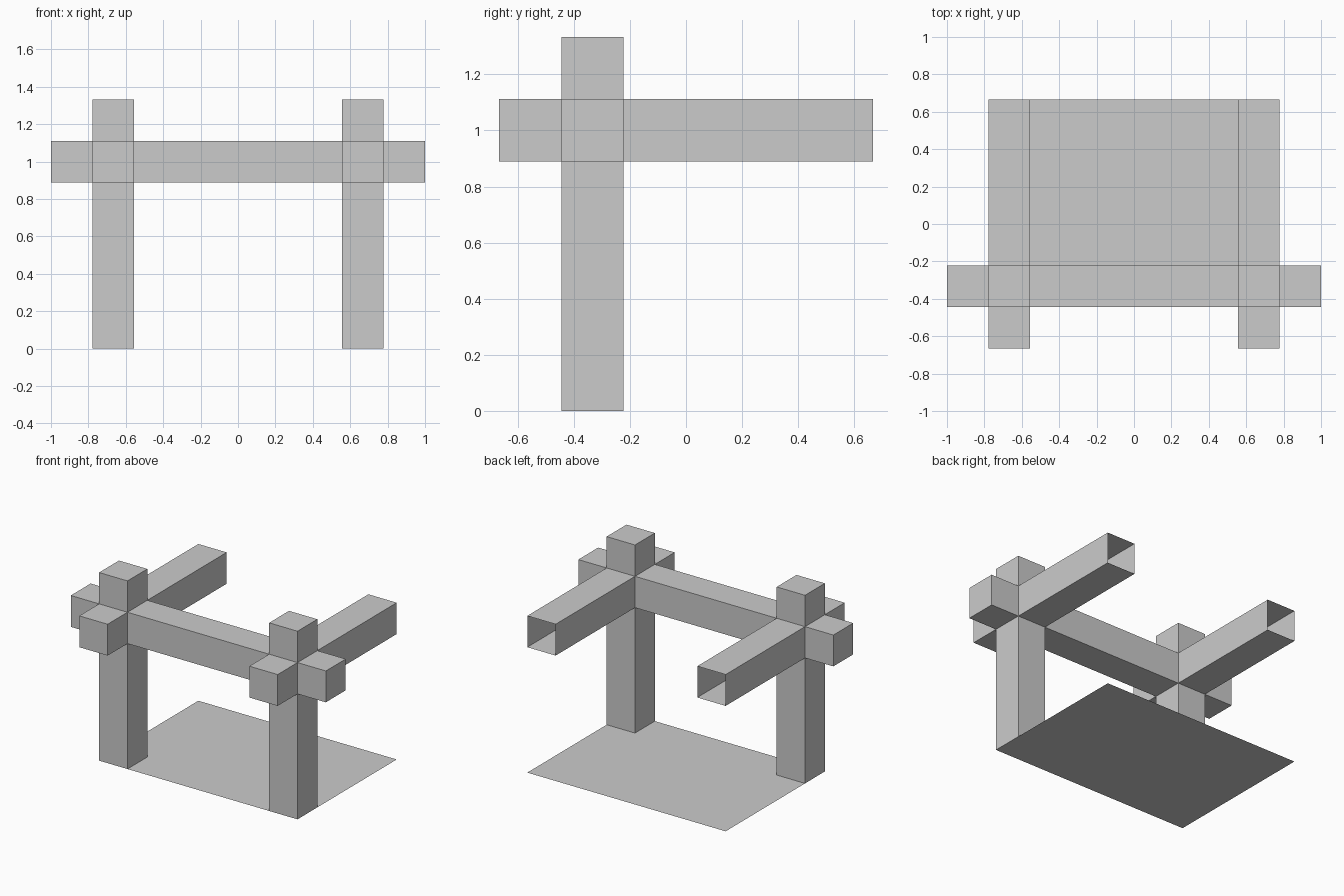
import bpy, bmesh
from mathutils import Vector, Matrix

if "Cube" in bpy.data.objects:
    bpy.data.objects.remove(bpy.data.objects["Cube"])

U = 2 / 9  # beam thickness


def make_object(name, bm):
    mesh = bpy.data.meshes.new(name)
    bm.to_mesh(mesh)
    bm.free()
    obj = bpy.data.objects.new(name, mesh)
    bpy.context.collection.objects.link(obj)
    return obj


# Frame: one six-way joint, its faces pulled out into post, beam and arm
bm = bmesh.new()
bmesh.ops.create_cube(bm, size=U, matrix=Matrix.Translation((3 * U, -1.5 * U, 4.5 * U)))
reach = {(1, 0, 0): 1, (-1, 0, 0): 2.5,   # beam end, beam to centre line
         (0, 1, 0): 4, (0, -1, 0): 1,     # long back arm, front stub
         (0, 0, 1): 1, (0, 0, -1): 4}     # post top, post leg
open_ends = [(-1, 0, 0), (0, 1, 0), (0, 0, -1)]
bm.normal_update()
directions = [tuple(round(c) for c in f.normal) for f in bm.faces]
caps = bmesh.ops.extrude_discrete_faces(bm, faces=bm.faces[:])["faces"]
for cap in caps:
    cap.normal_update()
    d = tuple(round(c) for c in cap.normal)
    bmesh.ops.translate(bm, verts=cap.verts[:], vec=Vector(d) * reach[d] * U)

# Leave the back arms, post bottoms and mirror seam open
removed = [c for c in caps if tuple(round(v) for v in c.normal) in open_ends]
bmesh.ops.delete(bm, geom=removed, context='FACES')
frame = make_object("post_and_beam_frame", bm)
mirror = frame.modifiers.new("mirror", 'MIRROR')
mirror.use_axis[0] = True
mirror.use_clip = True

# Floor: single sheet under the posts and arms
bm = bmesh.new()
bmesh.ops.create_grid(bm, x_segments=1, y_segments=1, size=0.5,
                      matrix=Matrix.Translation((0, U / 2, 0)) @ Matrix.Diagonal((7 * U, 5 * U, 1, 1)))
make_object("floor_sheet", bm)
